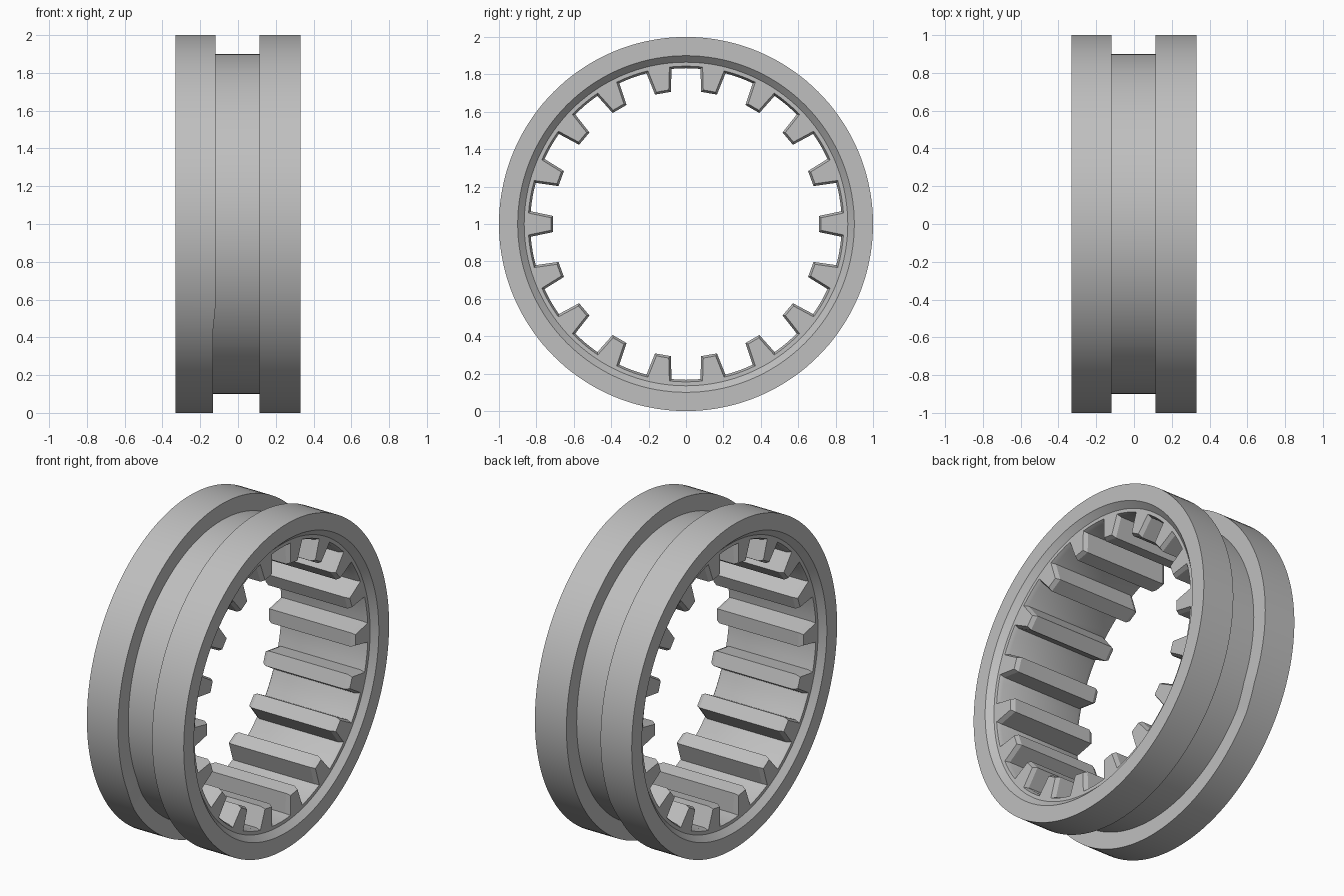
import bpy, bmesh
from math import sin, cos, radians, degrees, atan2, hypot

if "Cube" in bpy.data.objects:
    bpy.data.objects.remove(bpy.data.objects["Cube"])

TEETH, STEPS = 18, 8
PITCH = 360 / TEETH
TIP_R, TIP_HALF, ROOT_R, ROOT_HALF = 0.71, 0.043, 0.83, 0.068


def circle(r, x):
    """Plain loop around the x axis, as (angle, radius, x)."""
    return [((i - 2) * PITCH / STEPS, r, x) for i in range(TEETH * STEPS)]


def spline(cut, x):
    """Toothed loop; cut shrinks the teeth for the end chamfer."""
    tip, th = TIP_R + cut, TIP_HALF - cut * 0.8
    root, rh = ROOT_R + cut, ROOT_HALF - cut * 0.8
    tooth = [(root, -rh), (tip, -th), (tip, 0), (tip, th), (root, rh)]
    sector = [(degrees(atan2(v, u)), hypot(u, v)) for u, v in tooth]
    end = sector[-1][0]
    gap = (PITCH - 2 * end) / 4
    sector += [(end + gap * k, hypot(root, rh)) for k in (1, 2, 3)]
    return [(a + t * PITCH, r, x) for t in range(TEETH) for a, r in sector]


def relieve(loop, depth=0.015):
    """Push the lower part of a groove wall back, with a short ramp."""
    out = []
    for a, r, x in loop:
        from_bottom = abs((a + 90 + 180) % 360 - 180)
        out.append((a, r, x - depth * min(1, max(0, (65 - from_bottom) / 10))))
    return out


# Cross-section of the sleeve: outer rims, fork groove, then the toothed bore
HALF, SEAT = 0.33, 0.295
loops = [
    circle(0.865, SEAT), circle(0.9, HALF), circle(1, HALF),
    circle(1, 0.115), circle(0.9, 0.115),
    relieve(circle(0.9, -0.118)), relieve(circle(1, -0.118)),
    circle(1, -HALF), circle(0.9, -HALF), circle(0.865, -SEAT),
    spline(0.012, -SEAT), spline(0, -0.27),
    spline(0, 0.27), spline(0.012, SEAT),
]

bm = bmesh.new()
rings = [[bm.verts.new((x, r * cos(radians(a)), 1 + r * sin(radians(a))))
          for a, r, x in loop] for loop in loops]
for k, ring in enumerate(rings):
    nxt = rings[(k + 1) % len(rings)]
    for i in range(len(ring)):
        j = (i + 1) % len(ring)
        bm.faces.new((ring[i], ring[j], nxt[j], nxt[i]))
bmesh.ops.recalc_face_normals(bm, faces=bm.faces)
mesh = bpy.data.meshes.new("splined_sleeve")
bm.to_mesh(mesh)
bm.free()

# Bare steel
steel = bpy.data.materials.new("steel_grey")
steel.use_nodes = True
colour = (0.52, 0.52, 0.52, 1)
steel.diffuse_color = colour
steel.node_tree.nodes["Principled BSDF"].inputs["Base Color"].default_value = colour
mesh.materials.append(steel)

sleeve = bpy.data.objects.new("splined_sleeve", mesh)
bpy.context.collection.objects.link(sleeve)
bpy.ops.object.select_all(action='DESELECT')
sleeve.select_set(True)
bpy.context.view_layer.objects.active = sleeve
bpy.ops.object.shade_smooth_by_angle(angle=radians(25))
